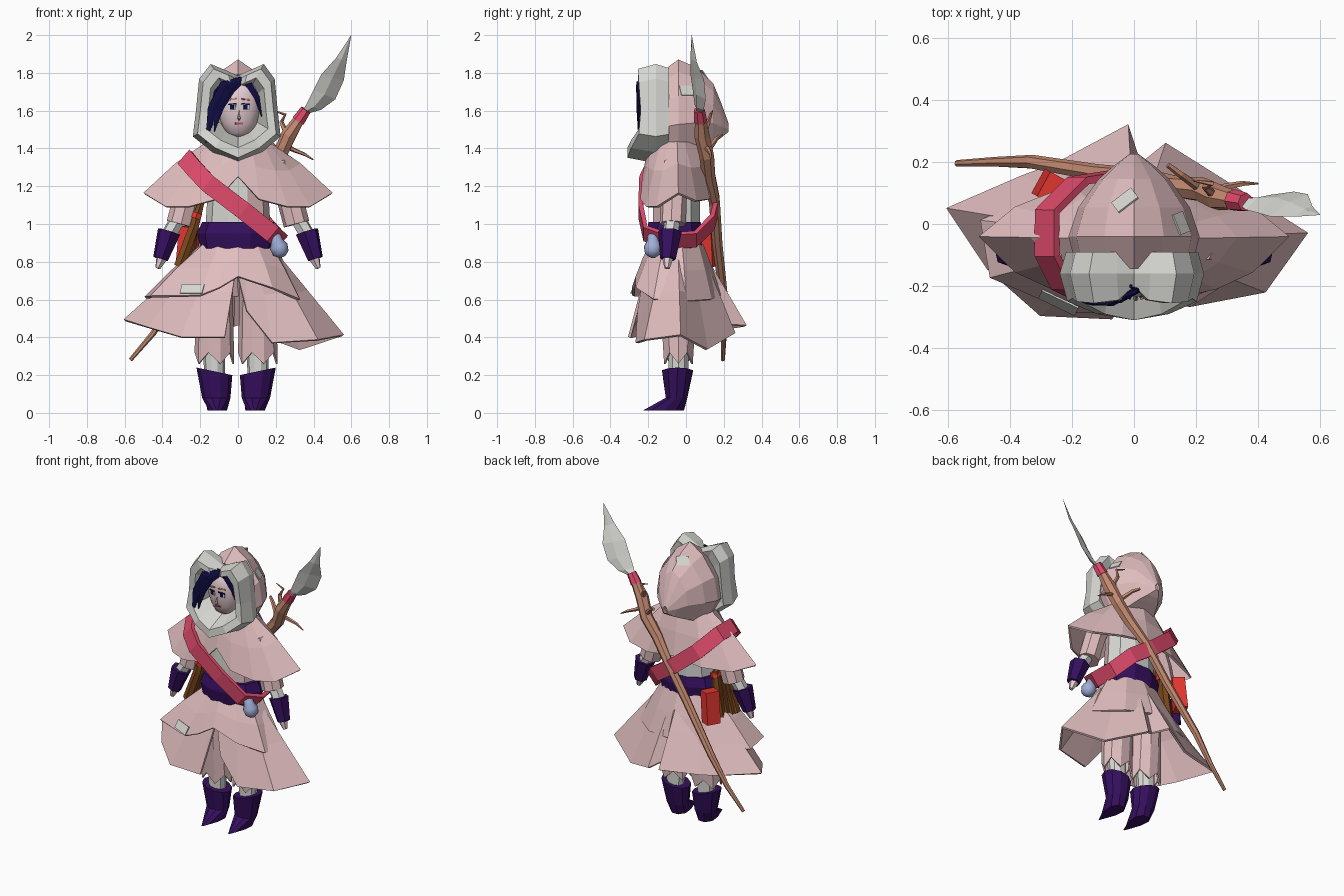
import bpy, bmesh
from math import sin, cos, pi, atan2
from mathutils import Vector, Matrix
from mathutils.bvhtree import BVHTree

if "Cube" in bpy.data.objects:
    bpy.data.objects.remove(bpy.data.objects["Cube"])


def material(name, r, g, b):
    m = bpy.data.materials.new(name)
    m.use_nodes = True
    m.diffuse_color = (r, g, b, 1)
    m.node_tree.nodes["Principled BSDF"].inputs["Base Color"].default_value = (r, g, b, 1)
    return m


pink = material("dusty pink cloth", .75, .51, .52)
white = material("pale grey", .68, .68, .65)
purple = material("deep purple", .036, .005, .115)
rose = material("rose red", .74, .07, .15)
wood = material("wood", .56, .26, .17)
navy = material("navy hair", .005, .004, .058)
skin = material("skin", .8, .62, .66)
red = material("bright red", .8, .04, .03)
brown = material("brown leather", .2, .065, .012)
blue = material("gourd blue", .35, .42, .67)


def finish(name, bm, mat, thick=0, smooth=False):
    bmesh.ops.remove_doubles(bm, verts=bm.verts, dist=.0005)
    bmesh.ops.recalc_face_normals(bm, faces=bm.faces)
    mesh = bpy.data.meshes.new(name)
    bm.to_mesh(mesh)
    bm.free()
    mesh.materials.append(mat)
    ob = bpy.data.objects.new(name, mesh)
    bpy.context.collection.objects.link(ob)
    if thick:
        mod = ob.modifiers.new("thickness", 'SOLIDIFY')
        mod.thickness, mod.offset = thick, 0
    if smooth:
        mesh.shade_smooth()
    return ob


def loft(name, rings, mat, closed=True, caps=True, **kw):
    """Skin a list of equal-length point rings."""
    bm = bmesh.new()
    rows = [[bm.verts.new(p) for p in r] for r in rings]
    n = len(rows[0])
    for a, b in zip(rows, rows[1:]):
        for i in range(n if closed else n - 1):
            j = (i + 1) % n
            bm.faces.new((a[i], a[j], b[j], b[i]))
    if caps:
        bm.faces.new(rows[0])
        bm.faces.new(rows[-1])
    return finish(name, bm, mat, **kw)


def ring(cx, cy, z, rx, ry, n=10, jag=0, toe=0, lean=0):
    """Ellipse; jag zigzags it, toe narrows its front, lean tilts it sideways."""
    pts = []
    for i in range(n):
        c, s = cos(2 * pi * i / n), sin(2 * pi * i / n)
        pts.append((cx + rx * c * (1 + toe * s), cy + ry * s, z + jag * (i % 2) + lean * c))
    return pts


def tube(name, pts, radii, mat, n=6, flat=1, **kw):
    pts = [Vector(p) for p in pts]
    rings = []
    for i, (p, r) in enumerate(zip(pts, radii)):
        d = pts[min(i + 1, len(pts) - 1)] - pts[max(i - 1, 0)]
        q = d.to_track_quat('Z', 'Y')
        rings.append([p + q @ Vector((r * flat * cos(2 * pi * k / n), r * sin(2 * pi * k / n), 0))
                      for k in range(n)])
    return loft(name, rings, mat, **kw)


def garment(name, top, hem, mat, closed, sag=0):
    """Flared cloth from an ellipse (z, cy, rx, ry) down to a hem outline."""
    z, cy, rx, ry = top
    first, mid = [], []
    for p in hem:
        a = atan2((p[1] - cy) / ry, p[0] / rx)
        t = Vector((rx * cos(a), cy + ry * sin(a), z))
        first.append(t)
        mid.append(t.lerp(Vector(p), .5) + Vector((0, 0, sag)))
    return loft(name, [first, mid, hem], mat, closed, False, thick=.015)


def plate(name, target, point, w, h, mat, lift=.004, turn=0):
    """Thin plate laid on the nearest spot of a surface."""
    me = target.data
    tree = BVHTree.FromPolygons([v.co for v in me.vertices], [p.vertices[:] for p in me.polygons])
    loc, nor, _, _ = tree.find_nearest(Vector(point))
    if nor.dot(loc - Vector((0, -.05, loc.z - .05))) < 0:
        nor = -nor
    rot = nor.to_track_quat('Z', 'Y').to_matrix().to_4x4()
    bm = bmesh.new()
    bmesh.ops.create_cube(bm, size=1, matrix=Matrix.Translation(loc + nor * lift) @ rot
                          @ Matrix.Rotation(turn, 4, 'Z') @ Matrix.Diagonal((w, h, .006, 1)))
    return finish(name, bm, mat)


# Legs, boots and arms, once per side
for s, side in ((1, "left"), (-1, "right")):
    x = s * .115 - .01
    loft(side + "_boot", [ring(x, -.045, .22, .095, .085, lean=s * .02), ring(x - s * .01, -.05, .08, .075, .06),
                          ring(x - s * .015, -.12, .012, .044, .115, toe=.75)], purple)
    loft(side + "_stocking", [ring(x, -.04, .4, .06, .055), ring(x, -.04, .2, .055, .055)], white)
    loft(side + "_trouser", [ring(x, -.04, .75, .09, .1), ring(x, -.04, .5, .095, .09),
                             ring(x, -.04, .26, .1, .075, 10, .06)], pink, caps=False, thick=.01)
    tube(side + "_sleeve", [(s * .2, -.06, 1.32), (s * .27, -.065, 1.15), (s * .31, -.07, 1.0)],
         (.07, .07, .07), pink, 8)
    tube(side + "_forearm", [(s * .31, -.07, 1.04), (s * .38, -.085, .92)], (.042, .042), white)
    tube(side + "_cuff", [(s * .365, -.085, .96), (s * .41, -.095, .815)], (.064, .042), purple)
    tube(side + "_hand", [(s * .4, -.095, .83), (s * .425, -.1, .765)], (.034, .014), skin)

# Torso and sash
torso = loft("torso", [ring(0, -.05, .85, .18, .13), ring(0, -.05, 1.1, .165, .13),
                       ring(0, -.05, 1.4, .15, .12)], white)
torso.data.materials.append(pink)
for f in torso.data.polygons:
    f.material_index = int(f.center.x > .03 and f.center.y < -.05)
loft("sash", [ring(0, -.06, .87, .2, .145), ring(0, -.06, .95, .215, .16),
              ring(0, -.06, 1.01, .19, .145)], purple)

# Skirts, the lower one open in front and notched behind
garment("lower_skirt", (.88, -.05, .17, .12),
        [(0, -.22, .72), (.045, -.25, .54), (.18, -.26, .37), (.42, -.215, .385), (.555, -.03, .41),
         (.33, .11, .335), (.1, .255, .42), (.02, .19, .47), (-.02, .315, .46), (-.25, .19, .44),
         (-.36, .15, .45), (-.6, .05, .49), (-.47, -.14, .45), (-.3, -.29, .4), (-.07, -.3, .4),
         (-.02, -.22, .7)], pink, False)
upper = garment("upper_skirt", (.89, -.05, .19, .135),
                [(0, -.26, .72), (.18, -.26, .66), (.32, -.17, .6), (.34, 0, .59), (.18, .13, .6),
                 (0, .18, .62), (-.26, .12, .6), (-.49, .01, .61), (-.46, -.17, .615),
                 (-.2, -.28, .62), (-.1, -.28, .66)], pink, True, .01)
plate("skirt_patch", upper, (-.25, -.27, .665), .13, .055, white, .01)

# Shoulder cape
half = [(.11, -.235, 1.13), (.26, -.205, 1.09), (.38, -.15, 1.09), (.495, -.04, 1.16),
        (.38, .05, 1.12), (.2, .12, 1.13)]
garment("shoulder_cape", (1.43, -.05, .16, .13),
        [(0, -.225, 1.25)] + half + [(0, .13, 1.16)] + [(-x, y, z) for x, y, z in half[::-1]],
        pink, True, .02)

# Hood, as ridged arches from front to back
arch = [(0, 1), (.45, .87), (.88, .62), (1, .32), (.6, 0)]
arch += [(-x, z) for x, z in arch[:0:-1]]
hood = loft("hood", [[(x * w, y, lo + z * (hi - lo)) for x, z in arch] for y, hi, w, lo in
                     ((-.14, 1.79, .18, 1.38), (-.04, 1.865, .205, 1.37), (.05, 1.825, .175, 1.4),
                      (.14, 1.74, .11, 1.44), (.18, 1.64, .065, 1.46), (.22, 1.53, .012, 1.49))],
            pink, caps=False, thick=.012)
plate("hood_patch_top", hood, (-.035, .085, 1.8), .08, .06, white, .008)
plate("hood_patch_side", hood, (.17, .01, 1.72), .07, .06, white, .008)

# Chunky fur trim, funnelling in behind the face
trim = [(0, -.2, 1.775), (.05, -.245, 1.8), (.13, -.255, 1.835), (.185, -.25, 1.76),
        (.2, -.24, 1.6), (.215, -.25, 1.47), (.12, -.29, 1.39), (0, -.31, 1.335)]
trim += [(-x * 1.06, y, z) for x, y, z in trim[-2:0:-1]]
layers = [(.96, -.09), (1.05, -.16), (.94, None), (.74, None), (.45, -.12), (.96, -.09)]
loft("fur_trim", [[(x * k, y if back is None else back, 1.6 + (z - 1.6) * k) for x, y, z in trim]
                  for k, back in layers], white, caps=False)

# Head and facial features
head = loft("head", [ring(.005, -.145, z, r, r * .78, 20) for z, r in
                     ((1.46, .03), (1.48, .065), (1.53, .093), (1.59, .11), (1.66, .115),
                      (1.73, .1), (1.765, .05))], skin, smooth=True)
for s, side in ((1, "left"), (-1, "right")):
    x = s * .052 + .005
    plate(side + "_eye_white", head, (x, -.3, 1.615), .042, .024, white, .002)
    plate(side + "_iris", head, (x, -.3, 1.615), .02, .024, navy, .004)
    plate(side + "_lash", head, (x, -.3, 1.631), .046, .007, navy, .004, s * -.1)
    plate(side + "_brow", head, (x, -.3, 1.665), .045, .008, wood, .003, s * -.1)
plate("mouth", head, (0, -.3, 1.515), .04, .009, rose, .002)
tube("nose", [(.005, -.229, 1.6), (.005, -.241, 1.56), (.005, -.227, 1.55)], (.004, .009, .004), skin)

# Hair swept from a part at the crown, heavier on the right
loft("hair_crown", [ring(0, -.12, 1.69, .113, .085, 12), ring(0, -.125, 1.74, .1, .085, 12),
                    ring(0, -.13, 1.77, .04, .05, 12)], navy)
locks = [[(.02, -.21, 1.76), (-.07, -.25, 1.73), (-.135, -.25, 1.61), (-.17, -.25, 1.43)],
         [(.02, -.21, 1.765), (-.045, -.24, 1.72), (-.1, -.245, 1.62), (-.125, -.245, 1.49)],
         [(0, -.2, 1.76), (-.1, -.2, 1.7), (-.15, -.2, 1.57), (-.15, -.22, 1.47)],
         [(0, -.21, 1.76), (.06, -.212, 1.735), (.1, -.205, 1.67), (.125, -.19, 1.57)]]
for i, path in enumerate(locks):
    tube("hair_lock_%d" % (i + 1), path, (.022, .036, .03, .003) if i < 3 else (.02, .02, .016, .003),
         navy, 6, .4)

# Diagonal strap looping over the right shoulder
across = Vector((.65, 0, .76)) * .048
loop = [Vector(p) for p in
        ((-.28, -.1, 1.35), (-.23, -.2, 1.29), (-.16, -.235, 1.215), (.03, -.24, 1.07),
         (.18, -.215, .95), (.225, -.1, .91), (.21, .05, .92), (.13, .14, 1.01),
         (-.02, .165, 1.11), (-.18, .14, 1.24), (-.28, .04, 1.35))]
loft("strap", [[p + across for p in loop], [p - across for p in loop]], rose, caps=False, thick=.025)

# Gourd, scroll bundle and pouch at the belt
tube("gourd", [(.235 - .35 * (z - .825), -.175, z) for z in (.825, .845, .88, .91, .935, .96)],
     (.016, .042, .048, .032, .03, .01), blue, 12, smooth=True)
for i in range(4):
    y = -.09 + .032 * i
    tube("scroll_%d" % (i + 1), [(-.19 - .012 * i, y, 1.13 - .02 * i), (-.235, y, .98), (-.31 + .015 * i, y, .775)],
         (.018, .03, .034), brown, 6)
    tube("scroll_tie_%d" % (i + 1), [(-.215, y - .005, 1.06), (-.225, y - .005, 1.03)], (.03, .032), red, 6)
bm = bmesh.new()
bmesh.ops.create_cube(bm, size=1, matrix=Matrix.Translation((-.265, .115, .88))
                      @ Matrix.Rotation(-.5, 4, 'Z') @ Matrix.Rotation(.1, 4, 'Y')
                      @ Matrix.Diagonal((.08, .09, .21, 1)))
finish("pouch", bm, red)

# Spear carried across the back
tube("spear_shaft", [(-.57, .195, .28), (-.45, .2, .42), (-.33, .2, .6), (-.12, .165, .9), (.03, .15, 1.12),
                     (.13, .12, 1.25), (.22, .11, 1.36), (.27, .085, 1.47), (.335, .075, 1.57)],
     (.011, .016, .023, .028, .03, .036, .04, .042, .028), wood, 7)
twigs = [[(.24, .1, 1.42), (.3, .12, 1.39), (.35, .13, 1.37), (.4, .13, 1.34)],
         [(.26, .09, 1.47), (.23, .12, 1.54), (.25, .13, 1.58), (.19, .14, 1.6)],
         [(.22, .11, 1.38), (.15, .16, 1.45), (.11, .19, 1.47)]]
for i, path in enumerate(twigs):
    tube("twig_%d" % (i + 1), path, (.016, .012, .009, .003), wood, 5)
tube("spear_band", [(.32, .077, 1.545), (.36, .07, 1.605)], (.036, .03), rose, 7)
blade = []
for lx, lz, rx, rz, y, t in ((.34, 1.6, .37, 1.585, .07, .012), (.36, 1.63, .44, 1.605, .07, .016),
                             (.4, 1.71, .515, 1.66, .07, .016), (.44, 1.79, .56, 1.76, .06, .012),
                             (.52, 1.88, .575, 1.86, .04, .008), (.599, 2, .6, 2, .03, .001)):
    mx, mz = (lx + rx) / 2, (lz + rz) / 2
    tilt = (rx - lx) * .3
    blade.append([(lx, y - tilt, lz), (mx, y - t, mz), (rx, y + tilt, rz), (mx, y + t, mz)])
loft("spear_blade", blade, white)
